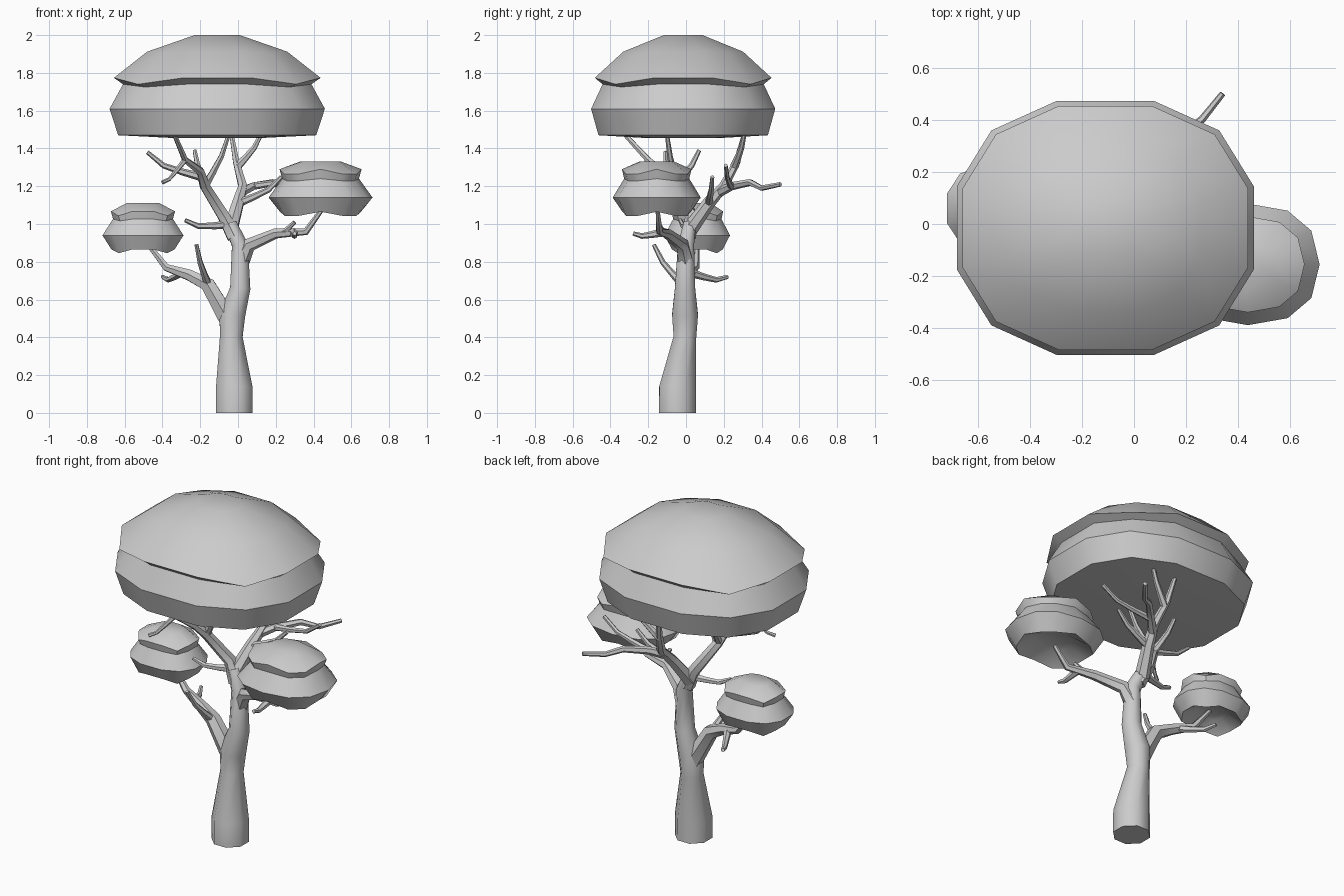
import bpy, bmesh
from math import sin, cos, pi, radians, copysign
from mathutils import Vector

if "Cube" in bpy.data.objects:
    bpy.data.objects.remove(bpy.data.objects["Cube"])


def finish(name, bm, angle):
    bmesh.ops.recalc_face_normals(bm, faces=bm.faces[:])
    me = bpy.data.meshes.new(name)
    bm.to_mesh(me)
    bm.free()
    ob = bpy.data.objects.new(name, me)
    bpy.context.collection.objects.link(ob)
    bpy.ops.object.select_all(action='DESELECT')
    ob.select_set(True)
    bpy.context.view_layer.objects.active = ob
    bpy.ops.object.shade_smooth_by_angle(angle=radians(angle))


def skin(bm, rings):
    """Join closed rings of verts and cap both ends."""
    n = len(rings[0])
    for a, b in zip(rings, rings[1:]):
        for i in range(n):
            j = (i + 1) % n
            bm.faces.new((a[i], a[j], b[j], b[i]))
    bm.faces.new(rings[0][::-1])
    bm.faces.new(rings[-1])


def tube(bm, pts, radii, n=6):
    """Limb through points with one radius per point."""
    pts = [Vector(p) for p in pts]
    axis = (pts[-1] - pts[0]).normalized()
    side = Vector((0, 1, 0)) if abs(axis.x) > 0.8 else Vector((1, 0, 0))
    rings = []
    for k, p in enumerate(pts):
        t = (pts[min(k + 1, len(pts) - 1)] - pts[max(k - 1, 0)]).normalized()
        if n > 6 and k == 0:
            t = Vector((0, 0, 1))      # trunk foot stays level
        side = (side - t * side.dot(t)).normalized()
        v = t.cross(side)
        angles = [2 * pi * (i + .5) / n for i in range(n)]
        rings.append([bm.verts.new(p + radii[k] * (cos(a) * side + sin(a) * v))
                      for a in angles])
    skin(bm, rings)


def limb(name, r, pts, twigs):
    """Tapering limb; each twig is (start position along the limb, tip)."""
    bm = bmesh.new()
    last = len(pts) - 1
    radii = [.012 + (r - .012) * (1 - k / last) ** 1.1 for k in range(last + 1)]
    tube(bm, pts, radii)
    for at, tip in twigs:
        k = min(int(at), last - 1)
        start = Vector(pts[k]).lerp(Vector(pts[k + 1]), at - k)
        tip = Vector(tip)
        base = min(.023, radii[k] * .9)
        bow = Vector((0, 0, -.1 * (tip - start).length))   # sag, then rise
        path = [start, start.lerp(tip, .35) + bow * .6, start.lerp(tip, .7) + bow, tip]
        tube(bm, path, [base, base * .8, base * .65, .011])
    finish(name, bm, 50)


def squared(c):
    """Push a sine or cosine outward for a slightly squared plan."""
    return copysign(abs(c) ** .85, c)


def canopy(name, centre, rx, ry, sz, profile, offset):
    """12-sided crown; each profile row is (radius factor, z, dip at the diagonals)."""
    bm = bmesh.new()
    rings = []
    for f, z, dip in profile:
        angles = [radians(30 * i + offset) for i in range(12)]
        rings.append([bm.verts.new((centre[0] + rx * f * squared(cos(a)),
                                    centre[1] + ry * f * squared(sin(a)),
                                    centre[2] + sz * (z - dip * sin(2 * a) ** 2)))
                      for a in angles])
    skin(bm, rings)
    finish(name, bm, 38)


# Foliage crowns
canopy("main_canopy", (-.11, -.015, 1.61), .587, .502, 1,
       [(.4, -.155, 0), (.92, -.14, 0), (1, 0, 0), (.875, .135, .02),
        (.96, .175, .045), (.65, .305, .01), (.21, .39, 0)], 15)
small = [(.4, -.035, 0), (.78, -.075, .03), (1, 0, 0), (.74, .1, .015),
         (.79, .15, .035), (.4, .19, 0)]
canopy("right_canopy", (.437, -.155, 1.14), .275, .233, 1, small, 0)
canopy("left_canopy", (-.503, .06, .94), .221, .178, .9, small, 15)

# Trunk
bm = bmesh.new()
tube(bm, [(-.02, -.045, 0), (-.02, -.045, .13), (-.036, -.006, .4), (-.03, -.005, .52),
          (.012, -.005, .66), (.01, 0, .89), (-.04, .02, 1)],
     [.105, .105, .065, .074, .058, .046, .036], 8)
finish("trunk", bm, 50)

# Low limbs carrying the small crowns
limb("left_limb", .055,
     [(-.045, 0, .48), (-.16, -.01, .68), (-.26, .01, .73), (-.38, .05, .77), (-.49, .06, .91)],
     [(.95, (-.22, -.17, .89)), (2.3, (-.4, .22, .72))])
limb("right_limb", .046,
     [(.015, 0, .8), (.06, -.02, .89), (.2, -.1, .95), (.36, -.14, .96), (.44, -.15, 1.07)],
     [(2.6, (.3, -.28, .95)), (1.7, (.3, -.15, 1.01))])

# Leaders fanning out under the main crown
limb("left_leader", .042,
     [(-.02, .01, .93), (-.075, .03, 1.04), (-.175, -.05, 1.2), (-.2, -.13, 1.28),
      (-.28, -.2, 1.34), (-.34, -.33, 1.48)],
     [(4, (-.4, -.28, 1.22)), (2.6, (-.48, -.11, 1.38)), (2, (-.05, -.1, 1.47)),
      (2.1, (-.23, .07, 1.39)), (.6, (-.28, -.03, 1.02))])
limb("back_leader", .042,
     [(-.04, .02, .97), (0, .12, 1.11), (.025, .2, 1.2), (-.01, .27, 1.33), (-.035, .31, 1.48)],
     [(2.8, (.125, .31, 1.48)), (1, (.23, .14, 1.25))])
limb("back_branch", .026,
     [(.02, .18, 1.17), (.08, .24, 1.2), (.18, .34, 1.22), (.26, .4, 1.19), (.34, .5, 1.21)],
     [(1, (.4, .21, 1.31))])
